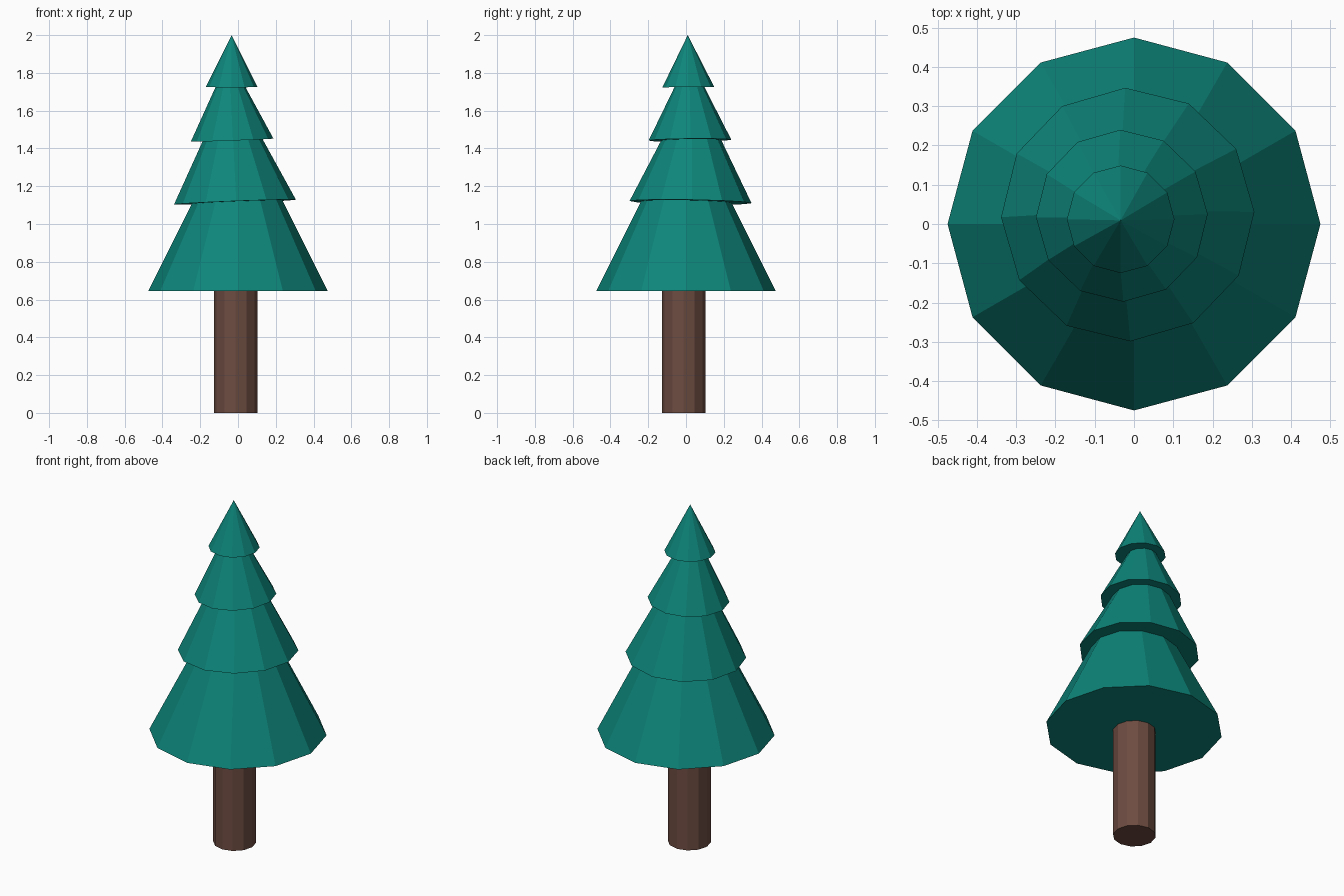
import bpy
import bmesh
from math import radians
from mathutils import Matrix

SIDES = 12

cube = bpy.data.objects.get("Cube")
if cube:
    bpy.data.objects.remove(cube, do_unlink=True)


def make_material(name, rgb):
    mat = bpy.data.materials.new(name)
    mat.use_nodes = True
    mat.diffuse_color = (*rgb, 1)
    mat.node_tree.nodes["Principled BSDF"].inputs["Base Color"].default_value = (*rgb, 1)
    return mat


def make_tapered(name, mat, base, bottom, top, height, lean=(0, 0), turn=0):
    """Closed, flat-shaded solid standing on its base centre; lean is its x, y tilt."""
    bm = bmesh.new()
    bmesh.ops.create_cone(bm, cap_ends=True, segments=SIDES, radius1=bottom,
                          radius2=top, depth=height,
                          matrix=Matrix.Translation((0, 0, height / 2)))
    bmesh.ops.remove_doubles(bm, verts=bm.verts, dist=1e-5)
    mesh = bpy.data.meshes.new(name)
    bm.to_mesh(mesh)
    bm.free()
    mesh.materials.append(mat)
    obj = bpy.data.objects.new(name, mesh)
    obj.location = base
    obj.rotation_euler = (-lean[1], lean[0], radians(turn))
    bpy.context.collection.objects.link(obj)
    return obj


needles = make_material("teal needles", (0.004, 0.235, 0.195))
bark = make_material("brown bark", (0.153, 0.072, 0.053))

# Trunk, running up into the lowest tier
make_tapered("trunk", bark, (-0.013, -0.013, 0), 0.115, 0.115, 0.8)

# Foliage tiers: base centre, radius, height, lean, turn
tiers = {
    "lowest_tier": ((0, 0, 0.646), 0.475, 0.95, (0, 0), 0),
    "lower_middle_tier": ((-0.016, 0.024, 1.116), 0.323, 0.645, (-0.039, 0.018), 1.2),
    "upper_middle_tier": ((-0.031, 0.021, 1.444), 0.219, 0.44, (-0.037, -0.01), 1),
    "top_tier": ((-0.034, 0.012, 1.725), 0.137, 0.275, (0, -0.01), 0),
}
for name, (base, radius, height, lean, turn) in tiers.items():
    make_tapered(name, needles, base, radius, 0, height, lean, turn)
